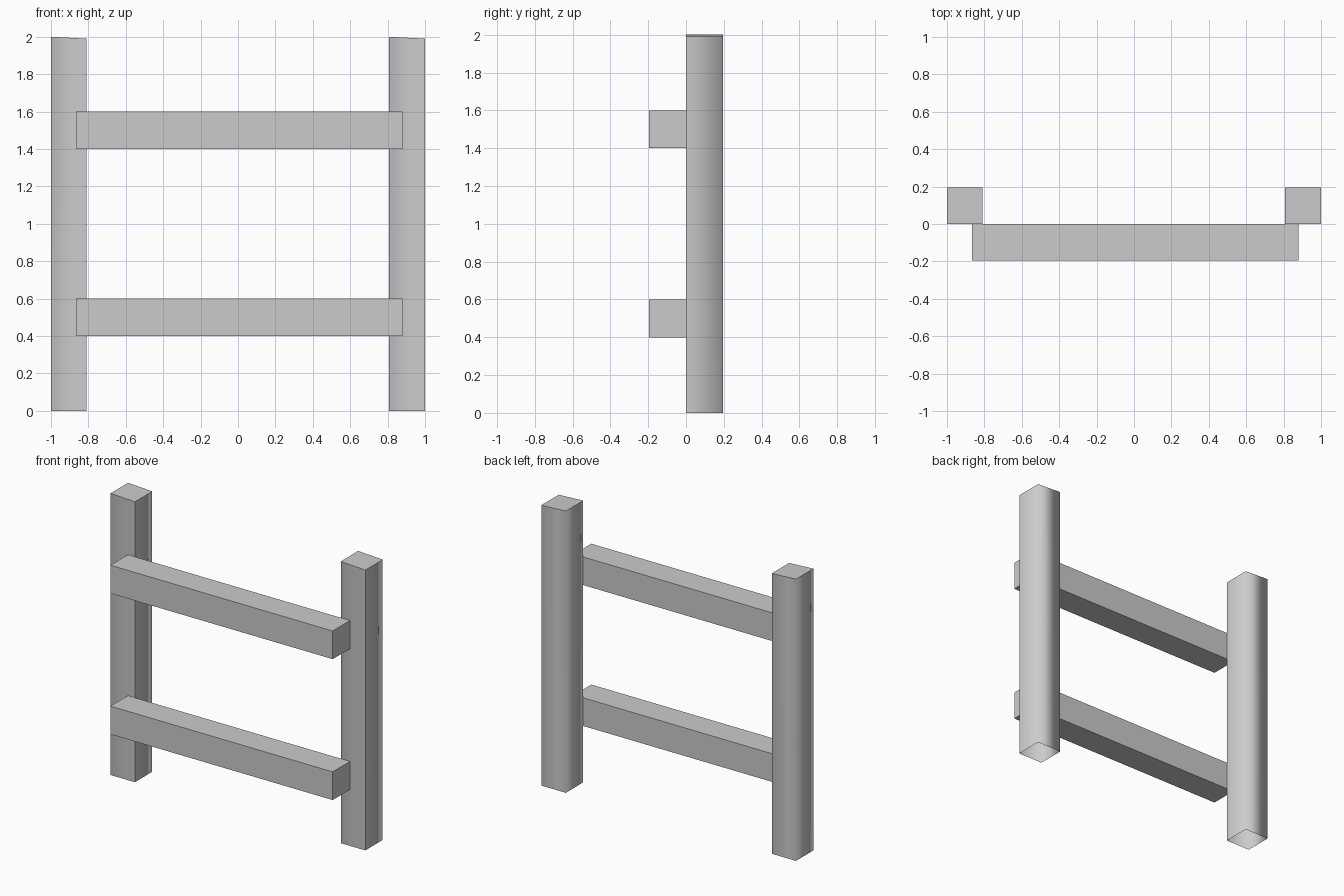
import bpy
import bmesh

cube = bpy.data.objects.get("Cube")
if cube:
    bpy.data.objects.remove(cube, do_unlink=True)

grey = bpy.data.materials.new("light_grey")
grey.use_nodes = True
colour = (0.6, 0.6, 0.6, 1)
grey.diffuse_color = colour
grey.node_tree.nodes["Principled BSDF"].inputs["Base Color"].default_value = colour


def finish(bm, name):
    mesh = bpy.data.meshes.new(name)
    bm.to_mesh(mesh)
    bm.free()
    mesh.materials.append(grey)
    obj = bpy.data.objects.new(name, mesh)
    bpy.context.collection.objects.link(obj)


# Post: open-bottomed square tube, softly shaded around, with one sharp seam
def post(name, x0, x1, y0=0.0, y1=0.195, height=2.0, slope=0.01):
    bm = bmesh.new()
    corners = [(x1, y0), (x1, y1), (x0, y1), (x0, y0)]
    low = [bm.verts.new((x, y, 0)) for x, y in corners]
    high = [bm.verts.new((x, y, height - (slope if x == x1 else 0)))
            for x, y in corners]
    for i in range(4):
        j = (i + 1) % 4
        side = bm.faces.new((low[i], low[j], high[j], high[i]))
        side.smooth = True
    cap = bm.faces.new(high)
    for edge in cap.edges:
        edge.smooth = False
    bm.edges.get((low[0], high[0])).smooth = False
    finish(bm, name)


# Rail: plain flat-sided bar fixed to the front of the posts
def rail(name, z, x0=-0.865, x1=0.88, depth=0.195, thick=0.2):
    bm = bmesh.new()
    bmesh.ops.create_cube(bm, size=1)
    bmesh.ops.scale(bm, vec=(x1 - x0, depth, thick), verts=bm.verts)
    bmesh.ops.translate(bm, vec=((x0 + x1) / 2, -depth / 2, z), verts=bm.verts)
    finish(bm, name)


post("right_post", -1.0, -0.81)
post("left_post", 0.807, 1.0)
rail("lower_rail", 0.5)
rail("upper_rail", 1.5)
